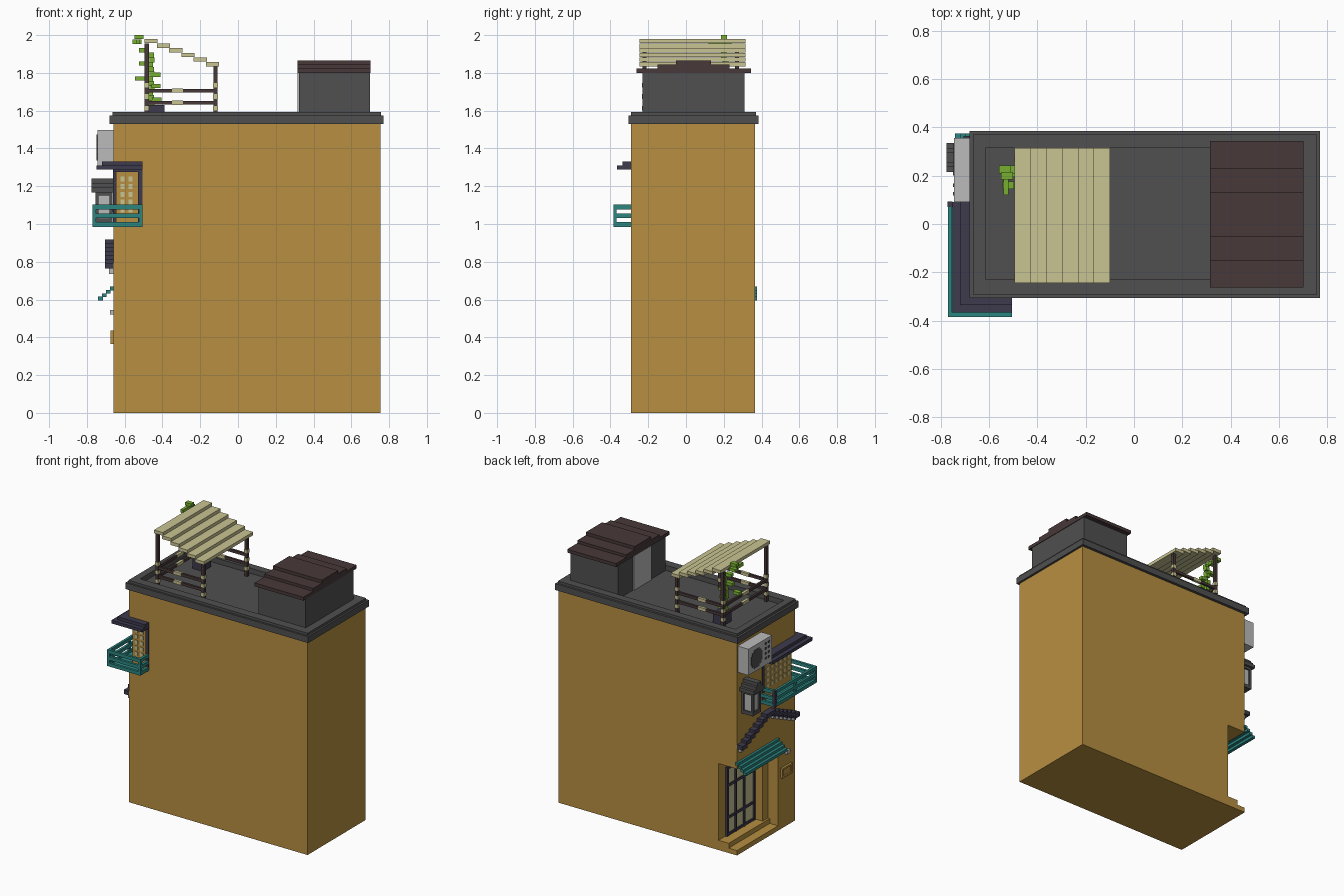
import bpy
import bmesh

old = bpy.data.objects.get("Cube")
if old:
    bpy.data.objects.remove(old, do_unlink=True)


def material(name, r, g, b):
    mat = bpy.data.materials.new(name)
    mat.use_nodes = True
    mat.diffuse_color = (r, g, b, 1)
    mat.node_tree.nodes["Principled BSDF"].inputs["Base Color"].default_value = (r, g, b, 1)
    return mat


ochre = material("ochre plaster", .474, .275, .053)
stone = material("dark stone", .08, .08, .08)
slate = material("slate violet", .048, .042, .073)
brown = material("dark brown wood", .065, .04, .04)
pale = material("pale bamboo", .584, .552, .287)
teal = material("teal paint", .025, .235, .216)
light = material("light grey metal", .5, .5, .5)
green = material("leaf green", .188, .429, .032)


def part(name, mat, boxes):
    """One object made of boxes given as (x range, y range, z range)."""
    bm = bmesh.new()
    for ranges in boxes:
        cube = bmesh.ops.create_cube(bm, size=1)
        for v in cube["verts"]:
            v.co = [lo if c < 0 else hi for c, (lo, hi) in zip(v.co, ranges)]
    mesh = bpy.data.meshes.new(name)
    bm.to_mesh(mesh)
    bm.free()
    mesh.materials.append(mat)
    obj = bpy.data.objects.new(name, mesh)
    bpy.context.collection.objects.link(obj)
    return obj


def around(center, half):
    return (center - half, center + half)


def carve(target, name, ranges):
    """Cut a box out of the target and drop the cutter."""
    cutter = part(name, target.data.materials[0], [ranges])
    cutter.hide_render = True
    mod = target.modifiers.new(name, "BOOLEAN")
    mod.operation = "DIFFERENCE"
    mod.solver = "EXACT"
    mod.object = cutter
    bpy.context.view_layer.objects.active = target
    bpy.ops.object.modifier_apply(modifier=name)
    bpy.data.objects.remove(cutter, do_unlink=True)


# Main block with the corner entrance, its steps and the corner window recess
west, east, south, north = -.66, .755, -.29, .365
walls = part("walls", ochre, [((west, east), (south, north), (0, 1.54))])
carve(walls, "entrance_cut", ((-1, -.515), (-.1, 1), (.07, .62)))
carve(walls, "step_cut", ((-1, -.595), (-.1, 1), (.035, .1)))
carve(walls, "window_cut", ((-1, -.505), (-1, .08), (1, 1.29)))
part("entrance_pillar", ochre, [((-.58, -.51), (-.11, -.04), (.07, .62))])

# Roof slab, parapet and recessed floor
roof = part("roof_slab", stone, [((-.68, .77), (-.305, .385), (1.53, 1.575))])
carve(roof, "roof_floor_cut", ((-.615, .7), (-.23, .315), (1.555, 2)))
px, py, pz = (-.665, .757), (-.292, .37), (1.575, 1.592)
part("parapet", stone, [
    ((px[0], -.615), py, pz), ((.7, px[1]), py, pz),
    ((-.615, .7), (py[0], -.23), pz), ((-.615, .7), (.315, py[1]), pz)])

# Roof shed with stepped gable
part("shed_walls", stone, [((.322, .698), (-.23, .31), (1.55, 1.805))])
part("shed_roof", brown, [
    ((.315, .702), around(.04, half), (z, z + .024))
    for half, z in ((.303, 1.8), (.19, 1.82), (.092, 1.842))])
part("shed_door", light, [((.314, .323), around(.04, .1), (1.555, 1.8))])

# Pergola posts, rails and bamboo bindings
post_x, post_y = (-.483, -.12), (-.22, .27)
part("pergola_posts", brown, [
    (around(x, .011), around(y, .011), (1.555, top))
    for x, top in zip(post_x, (1.955, 1.84)) for y in post_y])
rails, bindings = [], []
for z in (1.642, 1.706):
    zr, zb = around(z, .01), around(z, .011)
    for y in post_y:
        rails.append((post_x, around(y, .008), zr))
        bindings.append((around(-.32, .03), around(y, .01), zb))
    rails.append((around(post_x[0], .008), post_y, zr))
    bindings.append((around(post_x[0], .01), around(.025, .035), zb))
part("pergola_rails", brown, rails)
part("rail_bindings", pale, bindings)
part("post_bindings", pale, [
    (around(x, .013), around(y, .013), around(z, .012))
    for x in post_x for y in post_y for z in (1.612, 1.675, 1.735)])

# Sloping pergola cover of overlapping slats
part("pergola_cover", pale, [
    ((-.495 + i * .065, -.425 + i * .065), (-.245, .315),
     (1.957 - i * .0245, 1.98 - i * .0245)) for i in range(6)])

# Planter and climbing vine
part("planter", slate, [((-.475, -.39), (.16, .25), (1.555, 1.63))])
vine = [(around(-.455 - .004 * (i % 3), .013), around(.2 + .012 * (i % 2), .014),
         (1.63 + i * .025, 1.657 + i * .025)) for i in range(11)]
for x, y, z in ((-.43, .2, 1.66), (-.435, .19, 1.73), (-.435, .2, 1.79), (-.5, .21, 1.85),
                (-.52, .16, 1.77), (-.5, .225, 1.92), (-.535, .225, 1.965),
                (-.525, .2, 1.99)):
    vine.append((around(x, .024), around(y, .016), around(z, .011)))
vine.append((around(-.53, .01), (.12, .22), around(1.965, .012)))
part("vine", green, vine)

# Corner window: lattice block, glowing panes, frame
part("window_lattice", ochre, [((-.645, -.505), (-.275, .08), (1, 1.285))])
panes = []
for row in range(5):
    z = around(1.075 + row * .041, .013)
    panes += [(around(x, .011), (-.279, -.27), z) for x in (-.612, -.57)]
    panes += [((-.649, -.64), around(-.235 + c * .047, .012), z) for c in range(6)]
part("window_panes", pale, panes)
part("window_frame", slate, [
    ((-.53, -.505), (-.291, -.27), (1, 1.29)),
    ((-.662, -.64), (.055, .08), (1, 1.29)),
    ((-.662, -.505), (-.291, -.27), (1.275, 1.292)),
    ((-.662, -.64), (-.291, .08), (1.275, 1.292))])

# Two-layer window canopy wrapping the corner
part("window_canopy", slate, [
    ((-.75, -.505), (-.365, .092), (1.288, 1.31)),
    ((-.72, -.505), (-.335, .092), (1.31, 1.332))])

# Balcony rails wrapping the corner
balcony = [((-.77, -.505), (-.385, .09), (.985, .994))]
for z in (.998, 1.043, 1.09):
    zr = around(z, .012)
    balcony += [((-.77, -.505), (-.385, -.367), zr), ((-.77, -.752), (-.385, .09), zr),
                ((-.523, -.505), (-.385, south), zr), ((-.77, west), (.072, .09), zr)]
for x, y in ((-.761, -.376), (-.514, -.376), (-.761, -.145)):
    balcony.append((around(x, .009), around(y, .009), (.985, 1.1)))
part("balcony", teal, balcony)
part("balcony_end_post", slate, [(around(-.761, .01), (.071, .094), (.985, 1.103))])

# Air conditioner with round fan and vent dots
part("air_conditioner", light, [((-.745, west), (.09, .355), (1.31, 1.498))])
part("air_conditioner_fan", stone, [
    ((-.749, -.74), around(.265, w), around(1.4, h))
    for w, h in ((.065, .03), (.03, .065), (.05, .05))])
part("air_conditioner_vents", stone, [
    ((-.748, -.74), around(.125 + c * .035, .008), around(1.36 + r * .035, .008))
    for c in range(2) for r in range(4)])

# Wall lantern with stepped roof
lx, ly = -.71, .275
part("lantern_glass", light, [(around(lx, .034), around(ly, .034), (1.025, 1.17))])
lantern = [(around(lx, .045), around(ly, .045), (1.005, 1.03)),
           (around(lx, .045), around(ly, .045), (1.15, 1.17)),
           ((lx, west), around(ly, .015), (1.06, 1.1))]
lantern += [(around(lx + sx * .037, .008), around(ly + sy * .037, .008), (1.005, 1.17))
            for sx in (-1, 1) for sy in (-1, 1)]
lantern += [((-.775, west), around(ly, .06 - i * .02), (1.168 + i * .024, 1.193 + i * .024))
            for i in range(3)]
part("lantern_frame", stone, lantern)

# Stepped gable of tiles across the narrow wall, with pale ends below
tiles, ends = [], []
for i in range(7):
    for side in (-1, 1):
        y = .038 + side * (.025 + i * .0455)
        z = .887 - i * .0205
        tiles.append(((-.705, west), around(y, .028), (z, z + .03)))
        ends.append(((-.682, west), around(y, .012), (z - .028, z)))
part("gable_tiles", slate, tiles)
part("gable_tile_ends", light, ends)

# Entrance awning
part("entrance_awning", teal, [
    ((-.74 + i * .021, -.716 + i * .021), (-.095, .375), (.595 + i * .018, .615 + i * .018))
    for i in range(4)])

# Glazed entrance door
part("door_glass", pale, [((-.521, -.51), (-.03, .285), (.07, .56))])
bars = [((-.53, -.512), around(y, .008), (.07, .565)) for y in (-.025, .09, .185, .28)]
bars += [((-.528, -.512), (-.03, .285), around(z, .009)) for z in (.08, .2, .43, .555)]
part("door_bars", slate, bars)

# Wall plaque and small lamp beside the entrance
frame = [((-.676, west), (-.245, -.13), around(z, .006)) for z in (.371, .43)]
frame += [((-.676, west), around(y, .007), (.365, .436)) for y in (-.238, -.137)]
part("wall_plaque", ochre, frame + [((-.667, west), (-.24, -.135), (.37, .43))])
part("wall_lamp", light, [((-.677, west), around(-.2, .018), around(.533, .013))])
